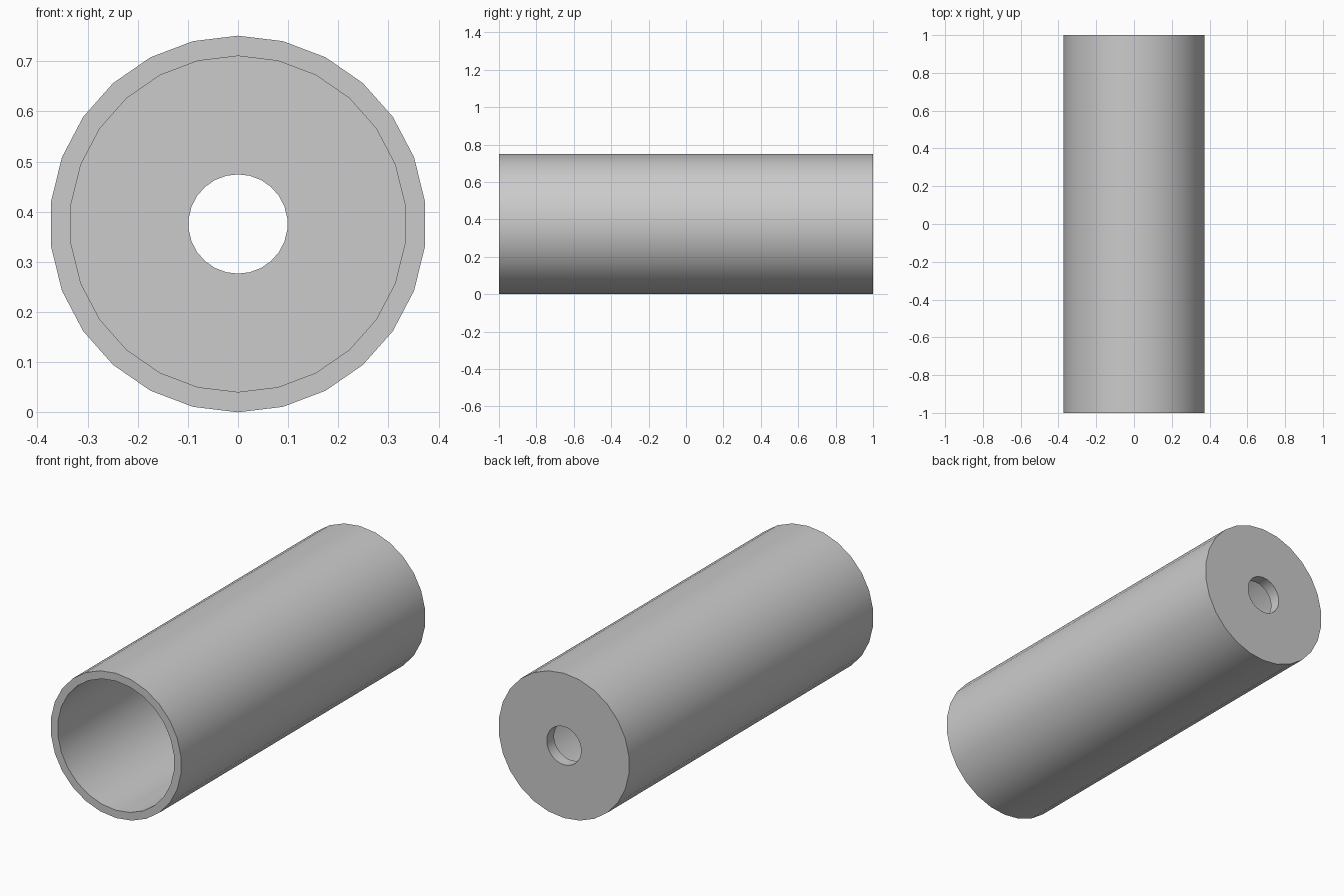
import bpy, bmesh, math

if "Cube" in bpy.data.objects:
    bpy.data.objects.remove(bpy.data.objects["Cube"])

SIDES = 26
R_OUT, R_IN, R_HOLE = 0.3755, 0.335, 0.099
WALL = 0.06   # thickness of the closed end

# Closed cross-section (radius, y): outer skin, back cap with hole, bore, front rim
profile = [(R_OUT, -1), (R_OUT, 1), (R_HOLE, 1),
           (R_HOLE, 1 - WALL), (R_IN, 1 - WALL), (R_IN, -1)]

# Lathe the section around the y axis, with a vertex at top and bottom
bm = bmesh.new()
rings = []
for i in range(SIDES):
    a = 2 * math.pi * i / SIDES
    rings.append([bm.verts.new((r * math.sin(a), y, R_OUT + r * math.cos(a)))
                  for r, y in profile])
n = len(profile)
for i in range(SIDES):
    p, q = rings[i], rings[(i + 1) % SIDES]
    for j in range(n):
        k = (j + 1) % n
        bm.faces.new((p[j], p[k], q[k], q[j]))
bmesh.ops.recalc_face_normals(bm, faces=bm.faces)

mesh = bpy.data.meshes.new("tube_with_holed_end")
bm.to_mesh(mesh)
bm.free()
tube = bpy.data.objects.new("tube_with_holed_end", mesh)
bpy.context.collection.objects.link(tube)

# Smooth curved walls, crisp rims
bpy.context.view_layer.objects.active = tube
tube.select_set(True)
bpy.ops.object.shade_smooth_by_angle(angle=math.radians(30))
